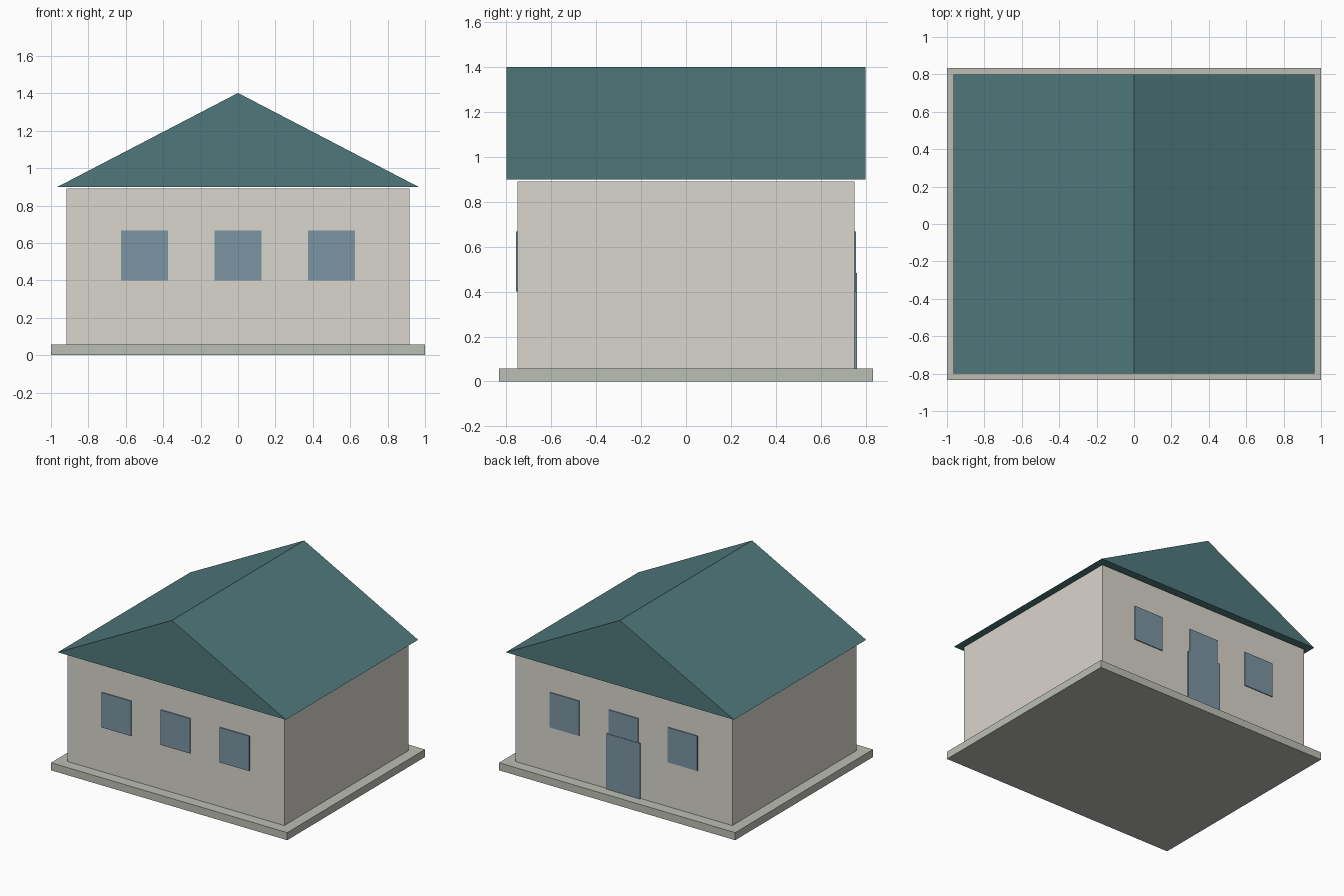
import bpy

if "Cube" in bpy.data.objects:
    bpy.data.objects.remove(bpy.data.objects["Cube"])


def material(name, color):
    m = bpy.data.materials.new(name)
    m.diffuse_color = (*color, 1)
    m.use_nodes = True
    m.node_tree.nodes["Principled BSDF"].inputs["Base Color"].default_value = m.diffuse_color
    return m


WALL = material("plaster", (0.70, 0.67, 0.61))
SLAB = material("stone", (0.50, 0.52, 0.46))
ROOF = material("roof_teal", (0.08, 0.19, 0.20))
GLASS = material("glass_blue", (0.20, 0.30, 0.37))


def mesh_object(name, verts, faces, mat):
    me = bpy.data.meshes.new(name)
    me.from_pydata(verts, [], faces)
    me.materials.append(mat)
    ob = bpy.data.objects.new(name, me)
    bpy.context.collection.objects.link(ob)
    return ob


def box(name, x, y, z, mat):
    """Box from (min, max) ranges on each axis."""
    verts = [(a, b, c) for a in x for b in y for c in z]
    faces = [(0, 1, 3, 2), (4, 6, 7, 5), (0, 4, 5, 1),
             (2, 3, 7, 6), (0, 2, 6, 4), (1, 5, 7, 3)]
    return mesh_object(name, verts, faces, mat)


# Base slab and wall block
box("base_slab", (-1, 1), (-0.833, 0.833), (0, 0.058), SLAB)
box("walls", (-0.917, 0.917), (-0.75, 0.75), (0.058, 0.892), WALL)

# Gable roof: triangular profile extruded along y
profile = [(-0.965, 0.9), (0.965, 0.9), (0, 1.402)]
mesh_object("roof", [(x, y, z) for y in (-0.8, 0.8) for x, z in profile],
            [(0, 1, 2), (5, 4, 3), (0, 3, 4, 1), (1, 4, 5, 2), (2, 5, 3, 0)], ROOF)

# Three windows on the front and three on the back
for side, y in (("front", (-0.758, -0.749)), ("back", (0.749, 0.757))):
    for i, cx in enumerate((-0.5, 0, 0.5)):
        box(f"{side}_window_{i + 1}", (cx - 0.125, cx + 0.125), y, (0.4, 0.667), GLASS)

# Back door, overlapping the middle window
box("back_door", (-0.142, 0.142), (0.749, 0.761), (0.058, 0.483), GLASS)
